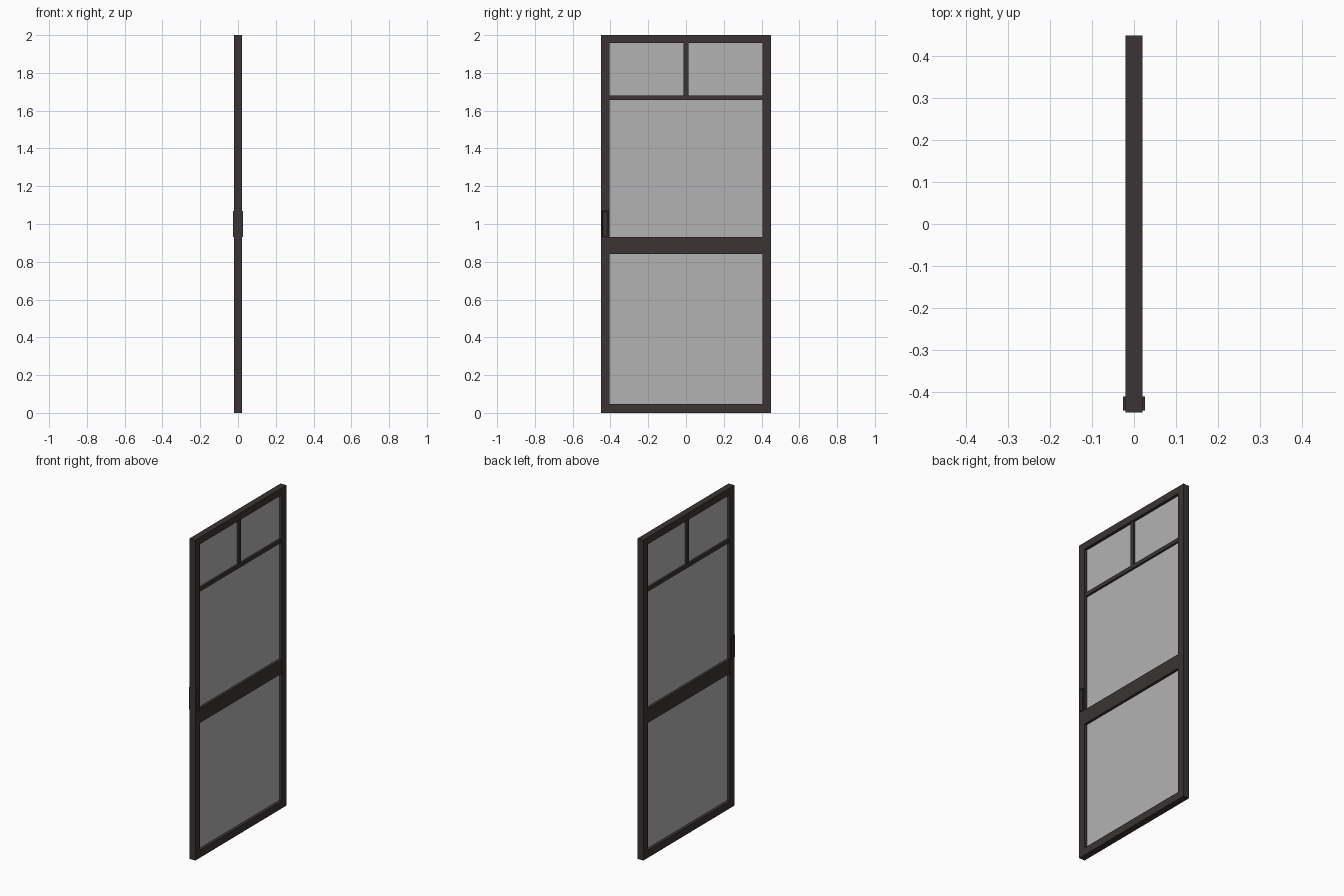
import bpy, bmesh

if "Cube" in bpy.data.objects:
    bpy.data.objects.remove(bpy.data.objects["Cube"])


def material(name, rgb):
    m = bpy.data.materials.new(name)
    m.diffuse_color = (*rgb, 1)
    m.use_nodes = True
    m.node_tree.nodes["Principled BSDF"].inputs["Base Color"].default_value = m.diffuse_color
    return m


FRAME = material("dark_brown_metal", (0.043, 0.035, 0.034))
SCREEN = material("grey_screen", (0.45, 0.45, 0.45))


def new_object(name, bm, mat):
    bmesh.ops.recalc_face_normals(bm, faces=bm.faces)
    me = bpy.data.meshes.new(name)
    bm.to_mesh(me)
    bm.free()
    me.materials.append(mat)
    ob = bpy.data.objects.new(name, me)
    bpy.context.collection.objects.link(ob)
    return ob


def box_bm(x0, x1, y0, y1, z0, z1):
    bm = bmesh.new()
    bmesh.ops.create_cube(bm, size=1)
    for v in bm.verts:
        v.co.x = x1 if v.co.x > 0 else x0
        v.co.y = y1 if v.co.y > 0 else y0
        v.co.z = z1 if v.co.z > 0 else z0
    return bm


def box(name, half_depth, y0, y1, z0, z1, mat=FRAME):
    return new_object(name, box_bm(-half_depth, half_depth, y0, y1, z0, z1), mat)


W, IN, D = 0.449, 0.404, 0.02   # half width, half opening, half depth

# outer frame
box("left_stile", D, -W, -IN, 0, 2)
box("right_stile", D, IN, W, 0, 2)
box("bottom_rail", D, -IN, IN, 0, 0.046)
box("top_rail", D, -IN, IN, 1.957, 2)

# middle rail and glazing bars
box("middle_rail", 0.018, -IN, IN, 0.84, 0.93)
box("upper_bar", 0.014, -IN, IN, 1.656, 1.68)
box("upper_divider", 0.014, -0.012, 0.012, 1.68, 1.957)

# screen panels
T = 0.002
box("lower_screen", T, -IN, IN, 0.046, 0.84, SCREEN)
box("main_screen", T, -IN, IN, 0.93, 1.656, SCREEN)
box("upper_screen_left", T, -IN, -0.012, 1.68, 1.957, SCREEN)
box("upper_screen_right", T, 0.012, IN, 1.68, 1.957, SCREEN)

# recessed pull handles, one on each side
for side, label in ((1, "right"), (-1, "left")):
    bm = box_bm(*sorted((side * 0.019, side * 0.026)), -0.444, -0.411, 0.93, 1.07)
    bm.normal_update()
    outer = [f for f in bm.faces if f.normal.x * side > 0.9]
    bmesh.ops.inset_region(bm, faces=outer, thickness=0.006)
    for v in outer[0].verts:
        v.co.x -= side * 0.005
    new_object("pull_handle_" + label, bm, FRAME)
